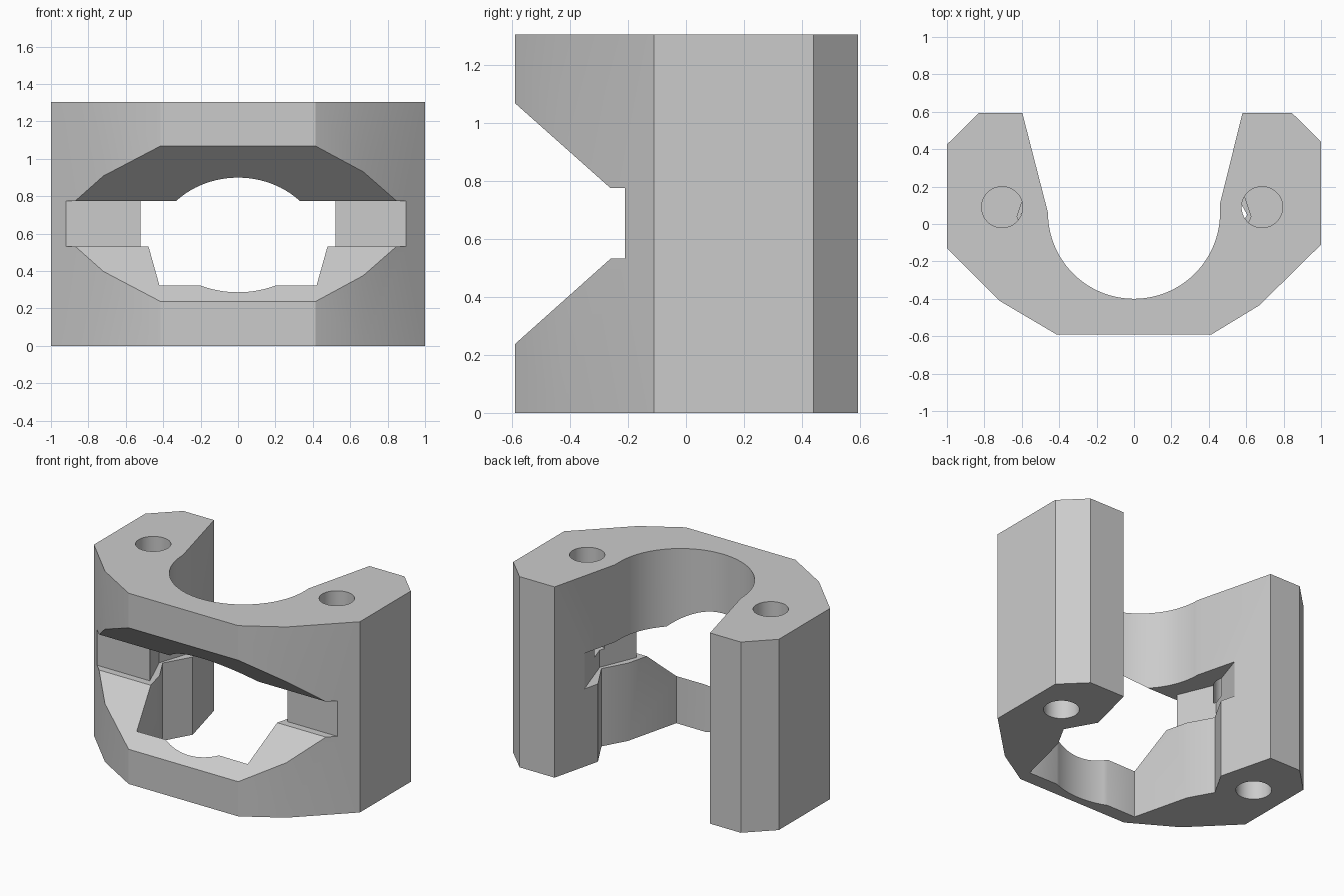
import bpy, bmesh, math

cube = bpy.data.objects.get("Cube")
if cube:
    bpy.data.objects.remove(cube, do_unlink=True)

HEIGHT = 1.305
SLOT_LOW, SLOT_HIGH = 0.532, 0.775

grey = bpy.data.materials.new("plain grey")
grey.use_nodes = True
colour = (0.6, 0.6, 0.6, 1)
grey.diffuse_color = colour
grey.node_tree.nodes["Principled BSDF"].inputs["Base Color"].default_value = colour


def prism(name, points, start, end, axis="z"):
    """Extrude a flat profile along z, or a (y, z) profile along x."""
    bm = bmesh.new()

    def place(p, d):
        return (p[0], p[1], d) if axis == "z" else (d, p[0], p[1])
    face = bm.faces.new([bm.verts.new(place(p, start)) for p in points])
    moved = bmesh.ops.extrude_face_region(bm, geom=[face])["geom"]
    shift = (0, 0, end - start) if axis == "z" else (end - start, 0, 0)
    bmesh.ops.translate(bm, vec=shift,
                        verts=[g for g in moved if isinstance(g, bmesh.types.BMVert)])
    bmesh.ops.recalc_face_normals(bm, faces=bm.faces)
    mesh = bpy.data.meshes.new(name)
    bm.to_mesh(mesh)
    bm.free()
    mesh.materials.append(grey)
    obj = bpy.data.objects.new(name, mesh)
    bpy.context.collection.objects.link(obj)
    return obj


def arc(cx, cy, r, first, last, steps):
    """Points along a circular arc, angles in degrees."""
    angles = [math.radians(first + (last - first) * i / steps) for i in range(steps + 1)]
    return [(cx + r * math.cos(a), cy + r * math.sin(a)) for a in angles]


def mirrored(half):
    """Close a right-hand profile with its mirror image."""
    return half + [(-x, y) for x, y in reversed(half)]


# U-shaped body: faceted outside, round bore opening into flared legs
bore = arc(0, 0.06, 0.46, 180, 360, 48)
outline = [(-1, 0.425), (-0.83, 0.593), (-0.597, 0.593)] + bore + [
    (0.46, 0.11), (0.58, 0.593), (0.845, 0.593), (1, 0.44), (1, -0.11),
    (0.67, -0.435), (0.415, -0.59), (-0.415, -0.59), (-0.72, -0.41), (-1, -0.13)]
body = prism("clamp_body", outline, 0, HEIGHT)

cutters = []

# Tapered groove across the front, ending in a square slot
groove = [(-0.8, 0.05), (-0.26, SLOT_LOW), (-0.21, SLOT_LOW),
          (-0.21, SLOT_HIGH), (-0.26, SLOT_HIGH), (-0.8, 1.255)]
cutters.append(prism("front_groove_cutter", groove, -1.2, 1.2, "x"))

# Lower pocket, wider than the bore, with a shallow curved front
curve = arc(0, -0.015, 0.52, 270, 293, 8)[1:]
lower = [(0, -0.535)] + curve + [(0.42, -0.495), (0.516, -0.11),
                                 (0.605, 0.05), (0.47, 0.289)]
lower_profile = lower + [(-x, y) for x, y in reversed(lower[1:])]
cutters.append(prism("lower_pocket_cutter", lower_profile, -0.1, SLOT_LOW + 0.004))

# Wider pocket at slot level
slot_half = [(0.508, -0.24), (0.52, -0.21), (0.625, 0.04), (0.5, 0.418)]
cutters.append(prism("slot_pocket_cutter", mirrored(slot_half), SLOT_LOW, SLOT_HIGH))

# Blind screw holes in the top and bottom of each leg
for side in (-1, 1):
    upper_x = 0.685 if side > 0 else -0.705
    cutters.append(prism("top_hole_cutter", arc(upper_x, 0.09, 0.11, 0, 350, 35),
                         0.65, HEIGHT + 0.1))
    cutters.append(prism("bottom_hole_cutter", arc(side * 0.77, 0.225, 0.11, 0, 350, 35),
                         -0.1, 0.5))

bpy.ops.object.select_all(action="DESELECT")
bpy.context.view_layer.objects.active = body
body.select_set(True)
for cutter in cutters:
    cutter.hide_render = True
    mod = body.modifiers.new("cut", "BOOLEAN")
    mod.operation = "DIFFERENCE"
    mod.solver = "EXACT"
    mod.object = cutter
    bpy.ops.object.modifier_apply(modifier=mod.name)
    bpy.data.objects.remove(cutter, do_unlink=True)

bpy.ops.object.shade_smooth_by_angle(angle=math.radians(30))
